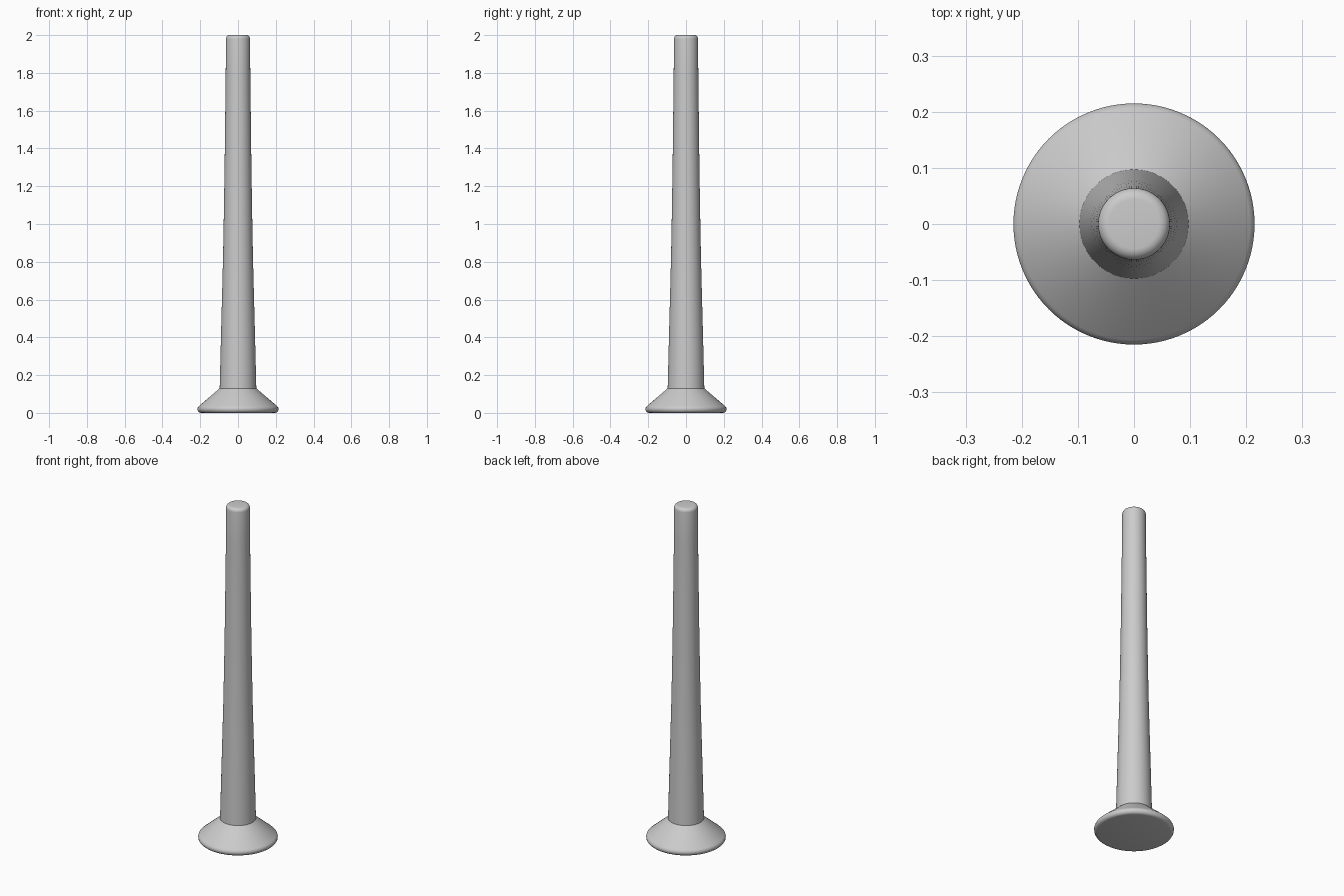
import bpy
import bmesh
import math

cube = bpy.data.objects.get("Cube")
if cube:
    bpy.data.objects.remove(cube, do_unlink=True)

SEGMENTS = 96

grey = bpy.data.materials.new("plain_grey")
grey.use_nodes = True
colour = (0.6, 0.6, 0.6, 1)
grey.diffuse_color = colour
grey.node_tree.nodes["Principled BSDF"].inputs["Base Color"].default_value = colour


def arc(cx, cz, r, start, end, steps=6):
    """Points (radius, height) along a rounded edge, angles in degrees."""
    angles = [math.radians(start + (end - start) * i / steps) for i in range(steps + 1)]
    return [(cx + r * math.cos(a), cz + r * math.sin(a)) for a in angles]


def lathe(name, profile):
    """Spin a (radius, height) profile around z."""
    bm = bmesh.new()
    verts = [bm.verts.new((r, 0, z)) for r, z in profile]
    edges = [bm.edges.new(pair) for pair in zip(verts, verts[1:])]
    bmesh.ops.spin(bm, geom=verts + edges, cent=(0, 0, 0), axis=(0, 0, 1),
                   angle=math.tau, steps=SEGMENTS, use_duplicate=False)
    bmesh.ops.remove_doubles(bm, verts=bm.verts, dist=1e-5)
    bmesh.ops.recalc_face_normals(bm, faces=bm.faces)
    mesh = bpy.data.meshes.new(name)
    bm.to_mesh(mesh)
    bm.free()
    mesh.materials.append(grey)
    obj = bpy.data.objects.new(name, mesh)
    bpy.context.collection.objects.link(obj)
    bpy.ops.object.select_all(action="DESELECT")
    obj.select_set(True)
    bpy.context.view_layer.objects.active = obj
    bpy.ops.object.shade_smooth_by_angle(angle=math.radians(30))
    return obj


# Flared foot with a rounded rim
lathe("flared_base", [(0, 0)] + arc(0.195, 0.02, 0.02, -90, 55) + [(0.097, 0.13), (0, 0.13)])

# Tall shaft, gently concave taper and softened top edge
taper = [(0.097, 0.13), (0.091, 0.37), (0.085, 0.6), (0.079, 0.83), (0.075, 1.05),
         (0.071, 1.3), (0.068, 1.55), (0.065, 1.8)]
lathe("tapered_shaft", [(0, 0.13)] + taper + arc(0.044, 1.98, 0.02, 0, 90) + [(0, 2)])
